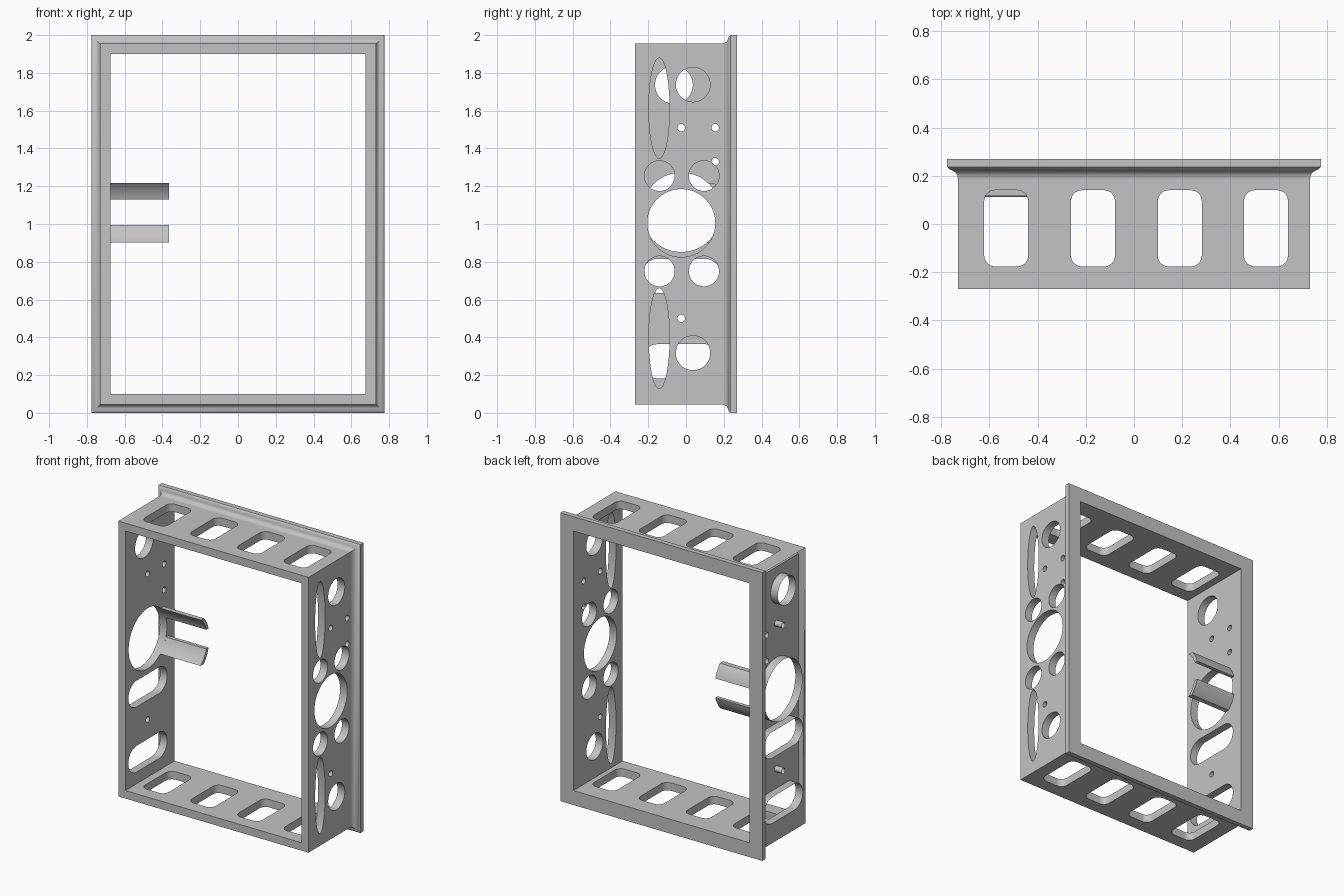
import bpy, bmesh
from math import sin, cos, pi, sqrt
from mathutils import Vector

cube = bpy.data.objects.get("Cube")
if cube:
    bpy.data.objects.remove(cube, do_unlink=True)

grey = bpy.data.materials.new("plain grey")
grey.use_nodes = True
colour = (0.55, 0.55, 0.55, 1)
grey.diffuse_color = colour
grey.node_tree.nodes["Principled BSDF"].inputs["Base Color"].default_value = colour


def finish(bm, name):
    """Turn a bmesh into a grey object, smooth apart from its sharp edges."""
    bmesh.ops.recalc_face_normals(bm, faces=bm.faces)
    mesh = bpy.data.meshes.new(name)
    bm.to_mesh(mesh)
    bm.free()
    obj = bpy.data.objects.new(name, mesh)
    bpy.context.collection.objects.link(obj)
    mesh.materials.append(grey)
    bpy.ops.object.select_all(action='DESELECT')
    obj.select_set(True)
    bpy.context.view_layer.objects.active = obj
    bpy.ops.object.shade_smooth_by_angle(angle=pi / 6)


def bridge(bm, a, b):
    """Join two closed loops of vertices with quads."""
    for i in range(len(a)):
        j = (i + 1) % len(a)
        bm.faces.new((a[i], a[j], b[j], b[i]))


def edge(bm, a, b):
    return bm.edges.get((a, b)) or bm.edges.new((a, b))


def loop_edges(bm, loop):
    return [edge(bm, loop[i - 1], loop[i]) for i in range(len(loop))]


def ellipse(u, v, ru, rv, n=72):
    return [(u + ru * cos(2 * pi * i / n), v + rv * sin(2 * pi * i / n)) for i in range(n)]


def rounded(u, v, hu, hv, r, n=12):
    pts = []
    for k, (su, sv) in enumerate(((1, 1), (-1, 1), (-1, -1), (1, -1))):
        for i in range(n + 1):
            t = (k + i / n) * pi / 2
            p = Vector((u + su * (hu - r) + r * cos(t), v + sv * (hv - r) + r * sin(t)))
            if all((p - q).length > 1e-5 for q in pts):
                pts.append(p)
    return pts


# Side wall openings, as outlines in (y, z)
MID_Y, RING_Z, RING_R = -0.025, 1.062, 0.21
pins = [ellipse(y, z, 0.02, 0.02, 24)
        for y, z in ((MID_Y, 1.51), (0.155, 1.51), (0.155, 1.33), (MID_Y, 0.5))]
left_holes = pins + [ellipse(MID_Y, 1.005, 0.18, 0.18)]
left_holes += [ellipse(y, z, 0.08, 0.08) for y in (-0.14, 0.095) for z in (0.75, 1.255)]
left_holes += [ellipse(-0.142, z, 0.055, 0.265, 96) for z in (0.395, 1.613)]
left_holes += [ellipse(0.037, z, 0.091, 0.091) for z in (0.317, 1.738)]
right_holes = pins + [ellipse(MID_Y, RING_Z, RING_R, RING_R),
                      ellipse(-0.064, 1.737, 0.1, 0.1)]
right_holes += [rounded(MID_Y, z, 0.213, 0.091, 0.091) for z in (0.273, 0.725)]

# Rounded windows of the top and bottom walls, as outlines in (x, y)
windows = [rounded(x, -0.018, 0.091, 0.158, 0.045) for x in (-0.53, -0.17, 0.19, 0.547)]

# Frame: wall and flange section (outward offset, y) swept round a rectangle
INNER_X, INNER_Z, MID_Z, WALL = 0.675, 0.9, 1.0, 0.055
section = [(0, 0.27), (0, -0.27), (WALL, -0.27), (WALL, 0.188), (0.058, 0.203),
           (0.066, 0.215), (0.078, 0.222), (0.09, 0.226), (0.1, 0.236), (0.1, 0.27)]
bm = bmesh.new()
rings = [[bm.verts.new((sx * (INNER_X + o), y, MID_Z + sz * (INNER_Z + o)))
          for sx, sz in ((1, 1), (-1, 1), (-1, -1), (1, -1))] for o, y in section]
inner_back, inner_front, outer_front, outer_back = rings[:4]
bridge(bm, inner_front, outer_front)
for a, b in zip(rings[3:], rings[4:] + rings[:1]):
    bridge(bm, a, b)
for e in loop_edges(bm, outer_back):
    e.smooth = False


def side_point(side):
    return lambda p, o: (side * (INNER_X + o), p[0], p[1])


def level_point(side):
    return lambda p, o: (p[0], p[1], MID_Z + side * (INNER_Z + o))


# Pierced walls: fill both faces round the holes and line each hole
walls = [(windows, level_point(1), (0, 0, 1)), (right_holes, side_point(-1), (1, 0, 0)),
         (windows, level_point(-1), (0, 0, 1)), (left_holes, side_point(1), (1, 0, 0))]
for i, (holes, place, normal) in enumerate(walls):
    j = (i + 1) % 4
    inner = loop_edges(bm, [inner_front[i], inner_front[j], inner_back[j], inner_back[i]])
    outer = loop_edges(bm, [outer_front[i], outer_front[j], outer_back[j], outer_back[i]])
    for hole in holes:
        near = [bm.verts.new(place(p, 0)) for p in hole]
        far = [bm.verts.new(place(p, WALL)) for p in hole]
        bridge(bm, near, far)
        inner += loop_edges(bm, near)
        outer += loop_edges(bm, far)
    for border in (inner, outer):
        bmesh.ops.triangle_fill(bm, use_beauty=True, edges=border, normal=normal)
finish(bm, "frame")

# Two curved tabs standing inward from the rim of the large right opening
for name, sign, low, high in (("upper_tab", 1, 0.067, 0.155), ("lower_tab", -1, 0.066, 0.16)):
    heights = [low + (high - low) * i / 12 for i in range(13)]
    arc = [(MID_Y + sqrt(RING_R ** 2 - h * h), h) for h in heights]
    arc += [(MID_Y + sqrt(0.234 ** 2 - h * h), h) for h in reversed(heights)]
    bm = bmesh.new()
    root, tip = [[bm.verts.new((x, y, RING_Z + sign * h)) for y, h in arc]
                 for x in (-0.68, -0.365)]
    bridge(bm, root, tip)
    bm.faces.new(root)
    bm.faces.new(tip)
    finish(bm, name)
